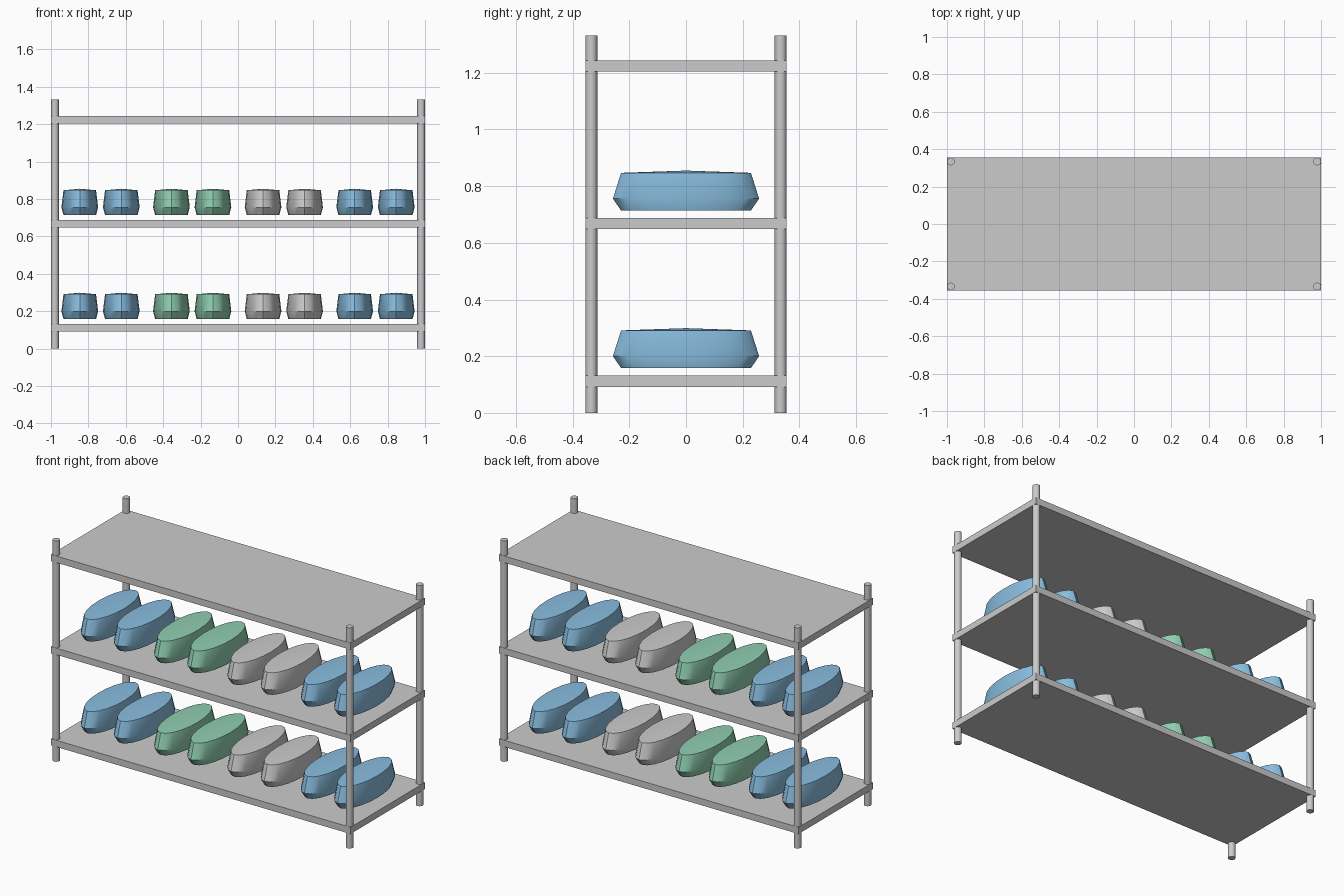
import bpy, bmesh
from math import cos, sin, pi, radians

if "Cube" in bpy.data.objects:
    bpy.data.objects.remove(bpy.data.objects["Cube"])

HALF_W, HALF_D = 1.0, 0.355
POST_R, POST_H = 0.021, 1.332
SHELF_T, SHELF_GAP, SHELF_Z = 0.04, 0.556, 0.112


def material(name, rgb):
    m = bpy.data.materials.new(name)
    m.diffuse_color = (*rgb, 1)
    m.use_nodes = True
    m.node_tree.nodes["Principled BSDF"].inputs["Base Color"].default_value = m.diffuse_color
    return m


def smooth(obj, angle=35):
    bpy.ops.object.select_all(action='DESELECT')
    obj.select_set(True)
    bpy.context.view_layer.objects.active = obj
    bpy.ops.object.shade_smooth_by_angle(angle=radians(angle))


def shoe_mesh(name, sides=20):
    """Oval tub: narrow sole, widest just above it, shallow domed top."""
    rings = [(0.0, 0.888), (0.042, 1.0), (0.133, 0.888)]
    bm = bmesh.new()
    loops = []
    for z, s in rings:
        loops.append([bm.verts.new((0.098 * s * cos(2 * pi * i / sides),
                                    0.258 * s * sin(2 * pi * i / sides), z))
                      for i in range(sides)])
    apex = bm.verts.new((0, 0, 0.141))
    bm.faces.new(loops[0][::-1])
    for i in range(sides):
        j = (i + 1) % sides
        for a, b in zip(loops, loops[1:]):
            bm.faces.new((a[i], a[j], b[j], b[i]))
        bm.faces.new((loops[-1][i], loops[-1][j], apex))
    mesh = bpy.data.meshes.new(name)
    bm.to_mesh(mesh)
    bm.free()
    return mesh


# Corner posts
for sx, xname in ((-1, "left"), (1, "right")):
    for sy, yname in ((-1, "front"), (1, "back")):
        bpy.ops.mesh.primitive_cylinder_add(
            vertices=12, radius=POST_R, depth=POST_H,
            location=(sx * (HALF_W - POST_R), sy * (HALF_D - POST_R), POST_H / 2))
        post = bpy.context.object
        post.name = f"{yname}_{xname}_post"
        smooth(post)

# Shelves
for level, label in enumerate(("bottom", "middle", "top")):
    bpy.ops.mesh.primitive_cube_add(size=1, location=(0, 0, SHELF_Z + level * SHELF_GAP))
    shelf = bpy.context.object
    shelf.name = f"{label}_shelf"
    shelf.scale = (2 * HALF_W, 2 * HALF_D, SHELF_T)
    bpy.ops.object.transform_apply(location=False, rotation=False, scale=True)

# Pairs of shoes on the two lower shelves
blue = material("blue", (0.25, 0.51, 0.74))
green = material("green", (0.28, 0.62, 0.44))
for level, label in enumerate(("bottom", "middle")):
    for pair, mat in enumerate((blue, green, None, blue)):
        for side, sname in ((-1, "left"), (1, "right")):
            name = f"{label}_pair_{pair + 1}_{sname}_shoe"
            shoe = bpy.data.objects.new(name, shoe_mesh(name))
            bpy.context.collection.objects.link(shoe)
            shoe.location = ((pair - 1.5) * 0.49 + side * 0.111, 0,
                             0.158 + level * SHELF_GAP)
            if mat:
                shoe.data.materials.append(mat)
            smooth(shoe)
